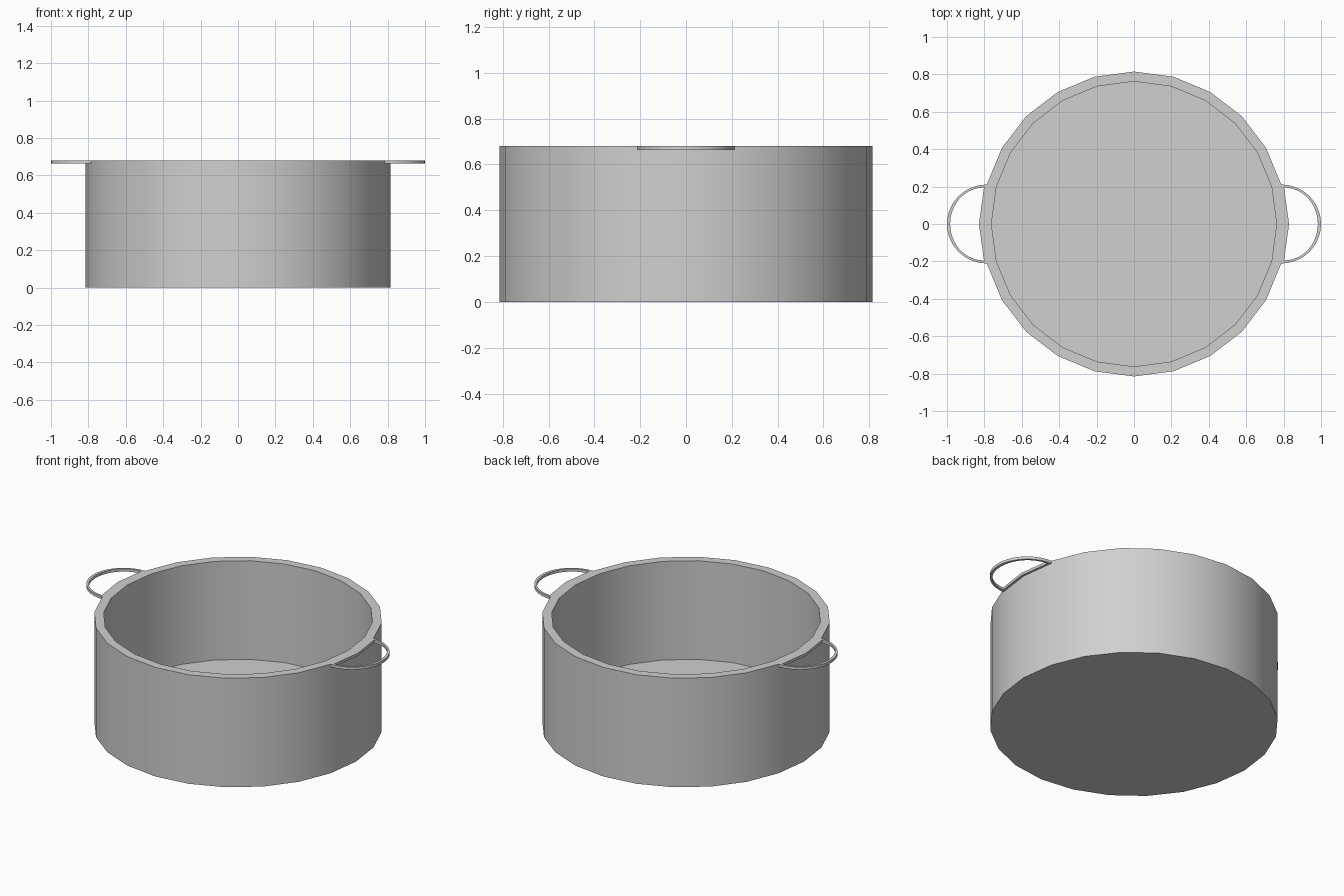
import bpy, bmesh, math

if "Cube" in bpy.data.objects:
    bpy.data.objects.remove(bpy.data.objects["Cube"])

SIDES = 24
R_OUT, R_IN = 0.815, 0.762
TOP, FLOOR = 0.68, 0.065

metal = bpy.data.materials.new("grey metal")
metal.diffuse_color = (0.63, 0.63, 0.63, 1)
metal.use_nodes = True
metal.node_tree.nodes["Principled BSDF"].inputs["Base Color"].default_value = metal.diffuse_color


def finish(bm, name):
    bmesh.ops.recalc_face_normals(bm, faces=bm.faces)
    mesh = bpy.data.meshes.new(name)
    bm.to_mesh(mesh)
    bm.free()
    mesh.materials.append(metal)
    ob = bpy.data.objects.new(name, mesh)
    bpy.context.collection.objects.link(ob)
    bpy.ops.object.select_all(action='DESELECT')
    ob.select_set(True)
    bpy.context.view_layer.objects.active = ob
    bpy.ops.object.shade_smooth_by_angle(angle=math.radians(30))
    return ob


def bridge(bm, a, b):
    n = len(a)
    for i in range(n):
        j = (i + 1) % n
        bm.faces.new((a[i], a[j], b[j], b[i]))


# Pot body: outer wall, flat rim, inner wall and floor
bm = bmesh.new()
rings = []
for r, z in [(R_OUT, 0), (R_OUT, TOP), (R_IN, TOP), (R_IN, FLOOR)]:
    rings.append([bm.verts.new((r * math.cos(2 * math.pi * i / SIDES),
                                r * math.sin(2 * math.pi * i / SIDES), z))
                  for i in range(SIDES)])
for a, b in zip(rings, rings[1:]):
    bridge(bm, a, b)
bm.faces.new(rings[0])
bm.faces.new(rings[-1])
finish(bm, "pot_body")

# Handles: thin D-shaped loops, with the straight side following the wall
CX, CY = R_OUT * math.cos(math.radians(15)), R_OUT * math.sin(math.radians(15))
SEG = 20


def d_loop(x0, rx, ry, back_x):
    pts = [(x0 + rx * math.cos(t), ry * math.sin(t))
           for t in (math.pi * (i / SEG - 0.5) for i in range(SEG + 1))]
    return pts + [(back_x, 0)]


outer = d_loop(CX, 1 - CX, CY, R_OUT)
inner = d_loop(CX + 0.015, 0.983 - CX - 0.015, CY - 0.016, 0.829)

for side, name in ((1, "right_handle"), (-1, "left_handle")):
    bm = bmesh.new()
    loops = [[bm.verts.new((side * x, y, z)) for x, y in pts]
             for pts, z in ((outer, TOP), (inner, TOP),
                            (inner, TOP - 0.017), (outer, TOP - 0.017))]
    for k in range(4):
        bridge(bm, loops[k], loops[(k + 1) % 4])
    finish(bm, name)
